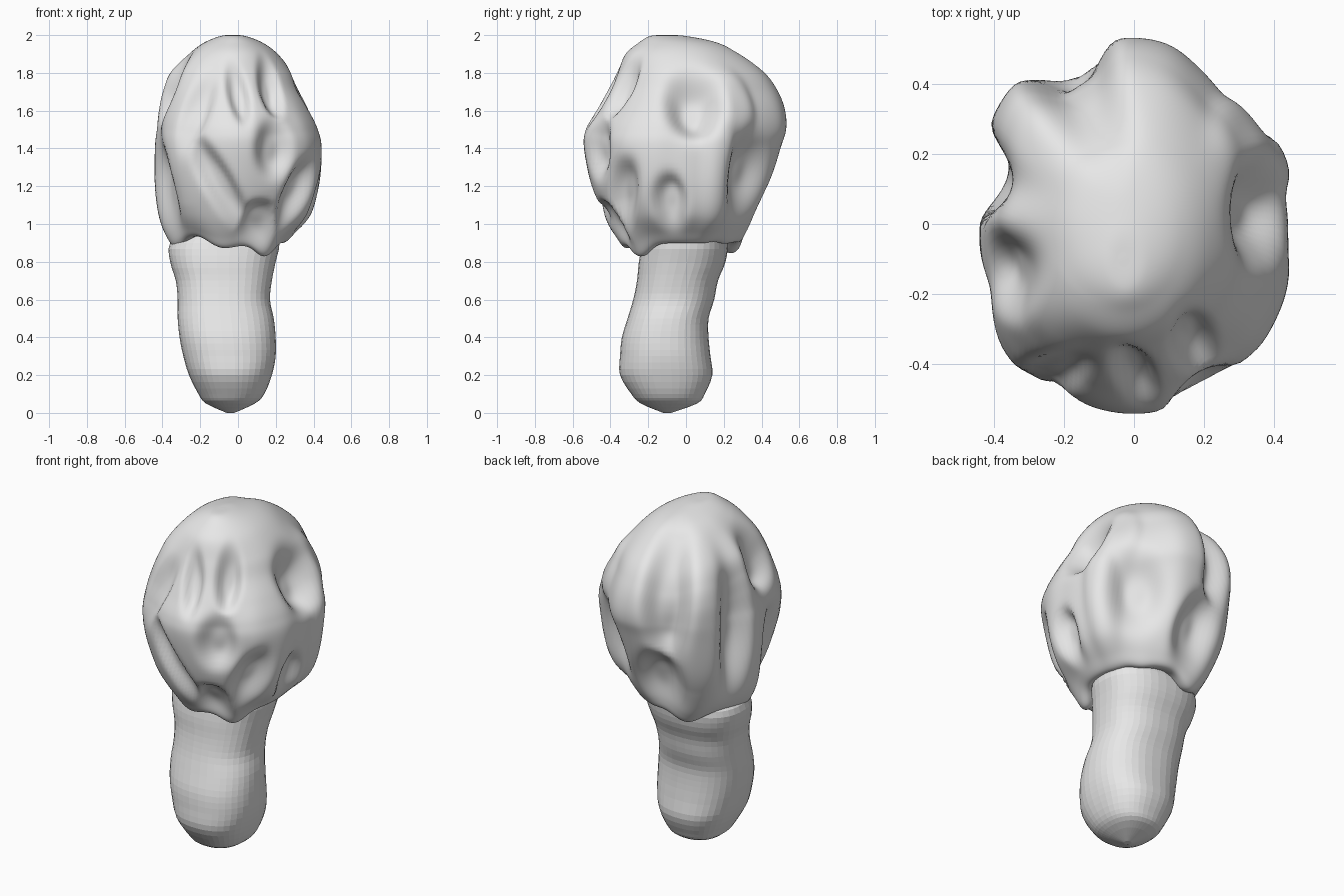
import bpy, bmesh, math
from mathutils import Vector

if "Cube" in bpy.data.objects:
    bpy.data.objects.remove(bpy.data.objects["Cube"], do_unlink=True)

material = bpy.data.materials.new("pale_grey")
material.use_nodes = True
grey = (0.8, 0.8, 0.8, 1)
material.diffuse_color = grey
material.node_tree.nodes["Principled BSDF"].inputs["Base Color"].default_value = grey


def spline(rows, steps):
    """Smoothly interpolate rows of values."""
    result = []
    for i in range(len(rows) - 1):
        before, start = rows[max(i - 1, 0)], rows[i]
        end, after = rows[i + 1], rows[min(i + 2, len(rows) - 1)]
        for s in range(steps):
            t = s / steps
            result.append([
                b + t * ((c - a) + t * ((2*a - 5*b + 4*c - d) + t * (3*b - a - 3*c + d))) / 2
                for a, b, c, d in zip(before, start, end, after)])
    return result + [list(rows[-1])]


def rounded(value, power):
    return math.copysign(abs(value) ** power, value)


def loft(name, rows, steps, segments, power=1, reshape=None):
    """Skin oval rings, each given as z, x min, x max, y min, y max.
    A power below one makes the ovals squarer."""
    bm = bmesh.new()
    rings = []
    for z, left, right, front, back in spline(rows, steps):
        ring = []
        for k in range(segments):
            angle = math.tau * (k + 0.5) / segments
            across = rounded(math.cos(angle), power)
            along = rounded(math.sin(angle), power)
            point = Vector(((left + right + (right - left) * across) / 2,
                            (front + back + (back - front) * along) / 2, z))
            ring.append(bm.verts.new(reshape(point) if reshape else point))
        rings.append(ring)
    for low, high in zip(rings, rings[1:]):
        for k in range(segments):
            n = (k + 1) % segments
            bm.faces.new((low[k], low[n], high[n], high[k]))
    bm.faces.new(rings[0][::-1])
    bm.faces.new(rings[-1])
    mesh = bpy.data.meshes.new(name)
    bm.to_mesh(mesh)
    bm.free()
    mesh.materials.append(material)
    obj = bpy.data.objects.new(name, mesh)
    bpy.context.collection.objects.link(obj)
    return obj


# Pits in the cap: bearing, height, half width, half height, depth, slant
pits = [
    (6, 1.63, .13, .16, .1, 0), (52, 1.27, .15, .21, .08, 0),
    (112, 1.63, .12, .28, .1, 0), (162, 1.42, .1, .36, .09, 0),
    (104, 1.12, .12, .18, .08, 0), (348, 1.12, .08, .13, .07, 0),
    (313, 1.17, .09, .16, .07, -.3), (292, 1.4, .1, .14, .07, 0),
    (285, 1.02, .1, .09, .06, 0), (270, 1.69, .05, .14, .05, .2),
    (297, 1.72, .06, .14, .06, 0), (242, 1.57, .07, .18, .04, -.2),
    (258, 1.22, .08, .22, .06, .5), (210, 1.17, .11, .24, .07, 0),
    (201, 1.71, .11, .15, .08, 0),
]
# Broad swells (and one flat) that shape the cap between the pits
swells = [
    (56, 1.3, .18, .5, -.03, 0), (42, 1.64, .1, .16, .03, 0),
    (25, 1.3, .09, .35, .03, 0), (328, 1.45, .15, .35, .02, 0),
    (136, 1.38, .13, .4, .05, 0), (226, 1.55, .15, .35, .035, 0),
]
# Lobes hanging from the rim, and arches rising in it: bearing, drop
lobes = [(300, .07), (125, .05), (197, .03), (255, .03), (230, -.04), (60, .02)]


def bearing_gap(point, bearing):
    gap = math.atan2(point.y, point.x) - math.radians(bearing)
    return (gap + math.pi) % math.tau - math.pi


def patch(point, radius, bearing, height, width, tall, depth, slant):
    up = point.z - height
    across = bearing_gap(point, bearing) * max(radius, 0.25) + slant * up
    return depth * math.exp(-((across / width) ** 2 + (up / tall) ** 2) ** 2)


def sculpt_cap(point):
    """Press the honeycomb pits inward and pull the rim lobes down."""
    radius = math.hypot(point.x, point.y)
    push = max(patch(point, radius, *pit) for pit in pits)
    push -= sum(patch(point, radius, *swell) for swell in swells)
    fade = min(1, max(0, (radius - 0.1) / 0.15))
    inward = (Vector((0, 0, 1.35)) - point).normalized()
    moved = point + inward * push * fade
    near_rim = max(0, min(1, (1.1 - point.z) / 0.2)) * fade
    for bearing, drop in lobes:
        moved.z -= drop * near_rim * math.exp(-(bearing_gap(point, bearing) / 0.3) ** 2)
    return moved


# Stem, faceted, rising into the cap
loft("stem", [
    (0, -.06, -.02, -.12, -.08), (.05, -.17, .09, -.24, .06),
    (.1, -.21, .14, -.29, .1), (.2, -.26, .18, -.35, .14),
    (.3, -.29, .2, -.35, .13), (.4, -.31, .2, -.34, .12),
    (.5, -.32, .19, -.31, .12), (.6, -.32, .17, -.28, .15),
    (.7, -.33, .18, -.26, .17), (.8, -.36, .2, -.25, .21),
    (.9, -.36, .22, -.23, .22), (1, -.25, .18, -.2, .18)], 3, 40, .85)

# Cap, smooth, with a rolled rim
cap = loft("cap", [
    (.98, -.1, .05, -.1, .05), (.92, -.25, .18, -.24, .2),
    (.9, -.33, .24, -.32, .28), (.95, -.38, .3, -.37, .33),
    (1.05, -.42, .39, -.44, .38), (1.2, -.44, .43, -.5, .44),
    (1.4, -.44, .44, -.54, .5), (1.5, -.43, .42, -.53, .53),
    (1.6, -.42, .38, -.475, .525), (1.7, -.4, .33, -.42, .49),
    (1.8, -.36, .29, -.37, .42), (1.9, -.26, .21, -.32, .29),
    (1.96, -.18, .13, -.25, .17), (1.995, -.09, .04, -.19, 0),
    (2, -.04, -.02, -.11, -.09)], 8, 144, 1, sculpt_cap)
cap.data.polygons.foreach_set("use_smooth", [True] * len(cap.data.polygons))
